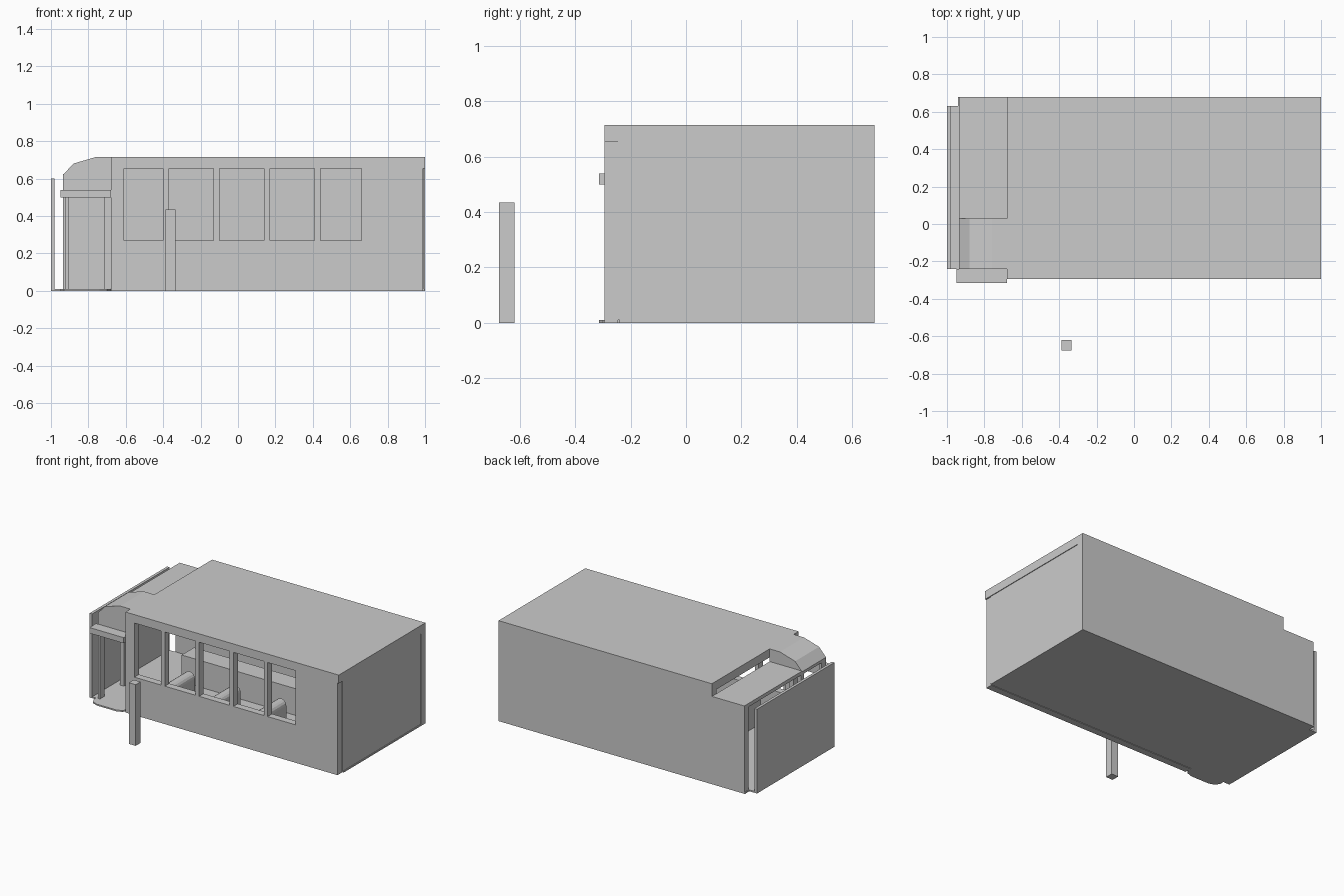
import bpy, bmesh, math

if "Cube" in bpy.data.objects:
    bpy.data.objects.remove(bpy.data.objects["Cube"])


def box(name, x0, x1, y0, y1, z0, z1):
    bm = bmesh.new()
    bmesh.ops.create_cube(bm, size=1)
    for v in bm.verts:
        v.co = (x0 + (v.co.x + .5) * (x1 - x0),
                y0 + (v.co.y + .5) * (y1 - y0),
                z0 + (v.co.z + .5) * (z1 - z0))
    return finish(name, bm)


def prism(name, pts, a, b, axis):
    """Extrude a 2D outline along y (points are x,z) or z (points are x,y)."""
    bm = bmesh.new()
    place = (lambda p, t: (p[0], t, p[1])) if axis == 'y' else (lambda p, t: (p[0], p[1], t))
    lo = [bm.verts.new(place(p, a)) for p in pts]
    hi = [bm.verts.new(place(p, b)) for p in pts]
    bm.faces.new(lo)
    bm.faces.new(hi)
    for i in range(len(pts)):
        j = (i + 1) % len(pts)
        bm.faces.new((lo[i], lo[j], hi[j], hi[i]))
    return finish(name, bm)


def finish(name, bm):
    bmesh.ops.recalc_face_normals(bm, faces=bm.faces)
    me = bpy.data.meshes.new(name)
    bm.to_mesh(me)
    bm.free()
    ob = bpy.data.objects.new(name, me)
    bpy.context.collection.objects.link(ob)
    return ob


# Floor, main roof and lower entrance roof
box("floor", -.94, 1, -.24, .68, 0, .01)
box("side_floor", -1, -.94, -.24, .63, 0, .01)
box("main_roof", -.68, 1, -.295, .68, .655, .715)
box("entrance_roof", -.935, -.68, .03, .68, .60, .625)

# Solid walls
box("back_wall", -.68, 1, .63, .68, .01, .655)
box("entrance_back_wall", -.935, -.68, .63, .68, .01, .60)
box("end_wall", .95, .995, -.245, .63, .01, .655)

# Front wall: sill band plus piers between the five windows
box("front_wall_base", -.68, .99, -.295, -.245, 0, .27)
edges = [-.68, -.61, -.40, -.37, -.13, -.10, .14, .17, .41, .44, .66, .99]
for x0, x1 in zip(edges[::2], edges[1::2]):
    box("window_pier", x0, x1, -.295, -.245, .27, .655)

# Curved roof over the doorway
prism("curved_porch_roof", [(-.935, .60), (-.935, .62), (-.88, .68), (-.76, .715),
                            (-.68, .715), (-.68, .60)], -.24, .03, 'y')

# Doorway: posts, header, canopy and rounded step
box("door_post_left", -.935, -.92, -.24, -.19, .01, .60)
box("door_post_right", -.715, -.68, -.24, -.19, .01, .60)
box("door_header", -.92, -.715, -.24, -.21, .50, .60)
box("door_canopy", -.95, -.68, -.315, -.24, .50, .54)
prism("door_step", [(-.95, -.24), (-.95, -.27), (-.93, -.30), (-.89, -.315),
                    (-.74, -.315), (-.70, -.30), (-.68, -.27), (-.68, -.24)], 0, .01, 'z')

# Open left side with a post, and a separate outer panel
box("side_post", -.935, -.905, .01, .04, .01, .60)
box("outer_side_panel", -1, -.98, -.24, .63, .01, .60)

# Long counter inside
box("counter", -.64, .90, .28, .42, .01, .20)

# Bench seats with rounded backs along the windows
for i in range(4):
    c = -.38 + .36 * i
    arc = [(c + .04 * math.cos(math.pi * k / 8), .22 + .04 * math.sin(math.pi * k / 8))
           for k in range(9)]
    prism("bench_back", [(c + .04, .01)] + arc + [(c - .04, .01)], -.24, .0, 'y')
    box("bench_seat", c + .04, c + .13, -.24, .0, .01, .12)

# Free-standing post outside
box("outside_post", -.387, -.333, -.675, -.62, 0, .435)
